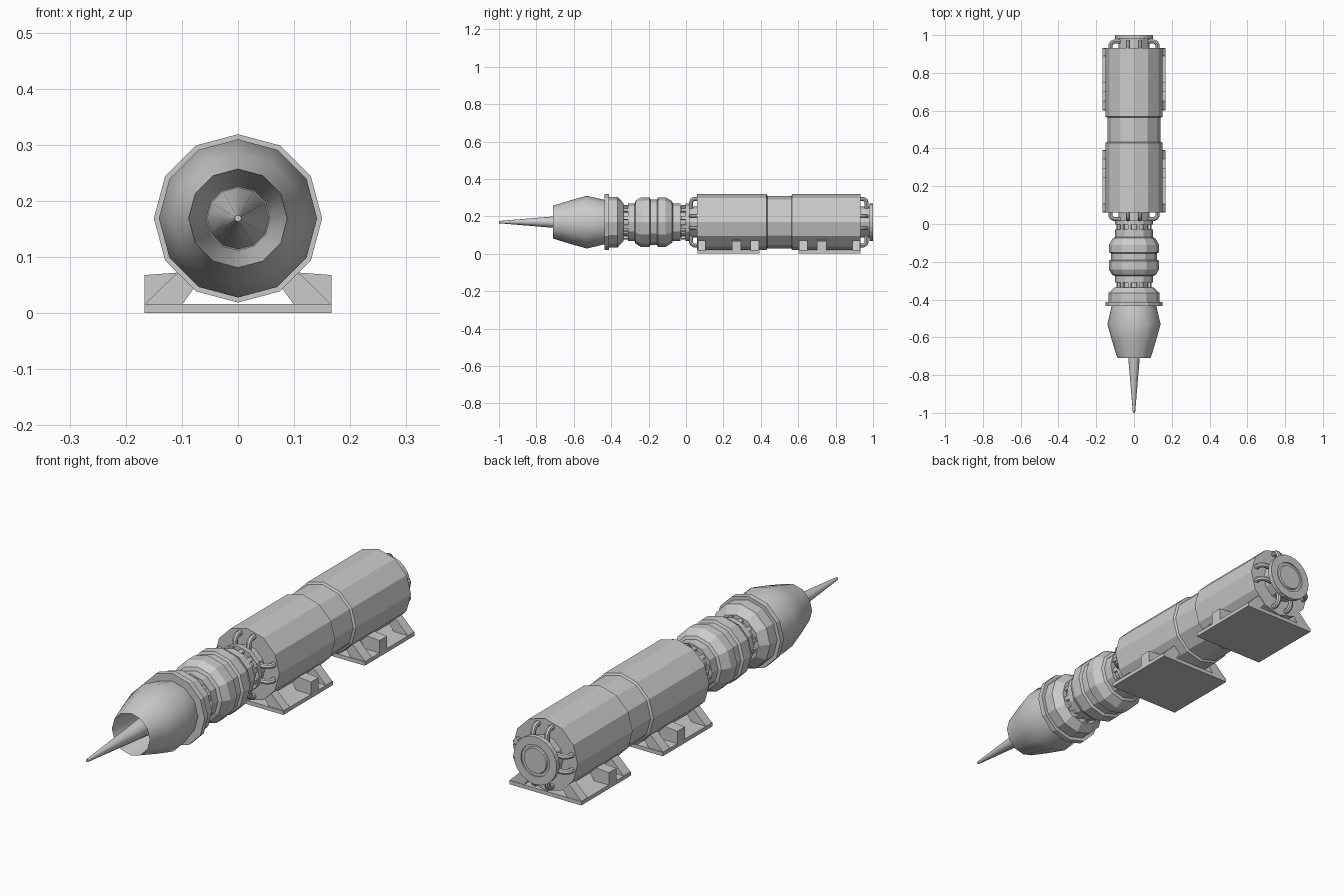
import bpy, bmesh, math
from mathutils import Vector, Matrix

if "Cube" in bpy.data.objects:
    bpy.data.objects.remove(bpy.data.objects["Cube"])

CZ = 0.169  # height of the main axis


def finish(name, bm, smooth=False):
    bmesh.ops.recalc_face_normals(bm, faces=bm.faces[:])
    me = bpy.data.meshes.new(name)
    bm.to_mesh(me)
    bm.free()
    ob = bpy.data.objects.new(name, me)
    bpy.context.collection.objects.link(ob)
    if smooth:
        bpy.ops.object.select_all(action='DESELECT')
        ob.select_set(True)
        bpy.context.view_layer.objects.active = ob
        bpy.ops.object.shade_smooth_by_angle(angle=math.radians(35))
    return ob


def lathe(name, profile, sides=12, smooth=False):
    """Spin (y, radius) points round the main axis; both ends are capped."""
    bm = bmesh.new()
    rings = []
    for y, r in profile:
        rings.append([bm.verts.new((r * math.cos(a), y, CZ + r * math.sin(a)))
                      for a in (2 * math.pi * i / sides for i in range(sides))])
    for a, b in zip(rings, rings[1:]):
        for i in range(sides):
            j = (i + 1) % sides
            bm.faces.new((a[i], a[j], b[j], b[i]))
    bm.faces.new(rings[0])
    bm.faces.new(rings[-1])
    return finish(name, bm, smooth)


def extrude_y(name, outline, y0, y1):
    """Prism from an x-z outline, mirrored across x."""
    bm = bmesh.new()
    for s in (1, -1):
        a = [bm.verts.new((s * x, y0, z)) for x, z in outline]
        b = [bm.verts.new((s * x, y1, z)) for x, z in outline]
        bm.faces.new(a)
        bm.faces.new(b)
        for i in range(len(a)):
            j = (i + 1) % len(a)
            bm.faces.new((a[i], a[j], b[j], b[i]))
    return finish(name, bm)


def box(name, x, y0, y1, z0, z1):
    bm = bmesh.new()
    bmesh.ops.create_cube(bm, size=1, matrix=Matrix.Translation((0, (y0 + y1) / 2, (z0 + z1) / 2))
                          @ Matrix.Diagonal((2 * x, y1 - y0, z1 - z0, 1)))
    return finish(name, bm)


def bolts(name, y, r, count=12):
    bm = bmesh.new()
    for i in range(count):
        m = (Matrix.Translation((0, y, CZ)) @ Matrix.Rotation(2 * math.pi * (i + 0.5) / count, 4, 'Y')
             @ Matrix.Translation((0, 0, r)) @ Matrix.Diagonal((0.018, 0.026, 0.014, 1)))
        bmesh.ops.create_cube(bm, size=1, matrix=m)
    return finish(name, bm)


def pipes(name, y_wall, direction):
    """Four pairs of bent pipes from the end wall of the housing into the neck."""
    d = direction
    path = [(0.124, -0.005), (0.124, 0.018), (0.116, 0.029), (0.104, 0.034), (0.07, 0.034)]
    tangents = [(0, 1), (-0.2, 1), (-1, 1), (-1, 0.2), (-1, 0)]
    bm = bmesh.new()
    n, rad = 8, 0.011
    for k in range(4):
        rot = Matrix.Rotation(k * math.pi / 2, 3, 'Y')
        for off in (-0.032, 0.032):
            rings = []
            for (r, dy), (tr, ty) in zip(path, tangents):
                t = Vector((0, d * ty, tr)).normalized()
                side = Vector((1, 0, 0))
                up = t.cross(side)
                ring = []
                for i in range(n):
                    a = 2 * math.pi * i / n
                    p = Vector((off, d * dy, r)) + rad * (math.cos(a) * side + math.sin(a) * up)
                    ring.append(bm.verts.new(rot @ p + Vector((0, y_wall, CZ))))
                rings.append(ring)
            for a, b in zip(rings, rings[1:]):
                for i in range(n):
                    j = (i + 1) % n
                    bm.faces.new((a[i], a[j], b[j], b[i]))
            bm.faces.new(rings[0])
            bm.faces.new(rings[-1])
    return finish(name, bm, True)


# Front needle and hollow nozzle
lathe("needle", [(-1.0, 0.006), (-0.70, 0.031), (-0.44, 0.055)], smooth=True)
lathe("nozzle", [(-0.44, 0.057), (-0.705, 0.087), (-0.71, 0.088), (-0.62, 0.116), (-0.53, 0.141),
                 (-0.42, 0.115)], smooth=True)

# Collar behind the nozzle
lathe("collar", [(-0.435, 0.11), (-0.435, 0.15), (-0.412, 0.15), (-0.412, 0.135), (-0.365, 0.135),
                 (-0.335, 0.102), (-0.335, 0.07)])

# Bolted necks joining the front sections
lathe("front_neck", [(-0.34, 0.083), (-0.305, 0.083)])
bolts("front_neck_bolts", -0.322, 0.086)
lathe("rear_neck", [(-0.04, 0.083), (0.065, 0.083)])
bolts("rear_neck_bolts", -0.015, 0.086)
lathe("rear_neck_flange", [(-0.002, 0.08), (-0.002, 0.1), (0.018, 0.1), (0.018, 0.08)])

# Ribbed barrel
lathe("barrel", [(-0.31, 0.07), (-0.31, 0.1), (-0.275, 0.1), (-0.27, 0.115), (-0.24, 0.133),
                 (-0.195, 0.133), (-0.19, 0.122), (-0.155, 0.122), (-0.15, 0.133), (-0.11, 0.133),
                 (-0.075, 0.112), (-0.07, 0.1), (-0.03, 0.1), (-0.03, 0.07)])

# Main housing with narrower waist
lathe("housing", [(0.06, 0.15), (0.43, 0.15), (0.435, 0.141), (0.563, 0.141), (0.568, 0.15), (0.932, 0.15)])

# Pipes on both end walls
pipes("front_pipes", 0.06, -1)
pipes("back_pipes", 0.932, 1)

# Rear end cap with inset disc
lathe("back_neck", [(0.92, 0.083), (0.985, 0.083)])
lathe("back_flange", [(0.98, 0.08), (0.98, 0.1), (1.0, 0.1), (1.0, 0.066), (0.994, 0.066),
                      (0.994, 0.055), (1.0, 0.052)], sides=24)

# Feet: base plate, sloped end ribs and square middle rib
wedge = [(0.167, 0.015), (0.112, 0.069), (0.1, 0.073), (0.078, 0.045), (0.1, 0.015)]
block = [(0.167, 0.015), (0.167, 0.068), (0.1, 0.073), (0.078, 0.045), (0.1, 0.015)]
feet = {"front": (0.062, 0.392, (0.065, 0.105), (0.245, 0.295), (0.345, 0.389)),
        "back": (0.602, 0.932, (0.605, 0.65), (0.7, 0.75), (0.889, 0.93))}
for side, (y0, y1, first, middle, last) in feet.items():
    box(side + "_base_plate", 0.167, y0, y1, 0.0, 0.016)
    extrude_y(side + "_foot_first_rib", wedge, *first)
    extrude_y(side + "_foot_middle_rib", block, *middle)
    extrude_y(side + "_foot_last_rib", wedge, *last)
